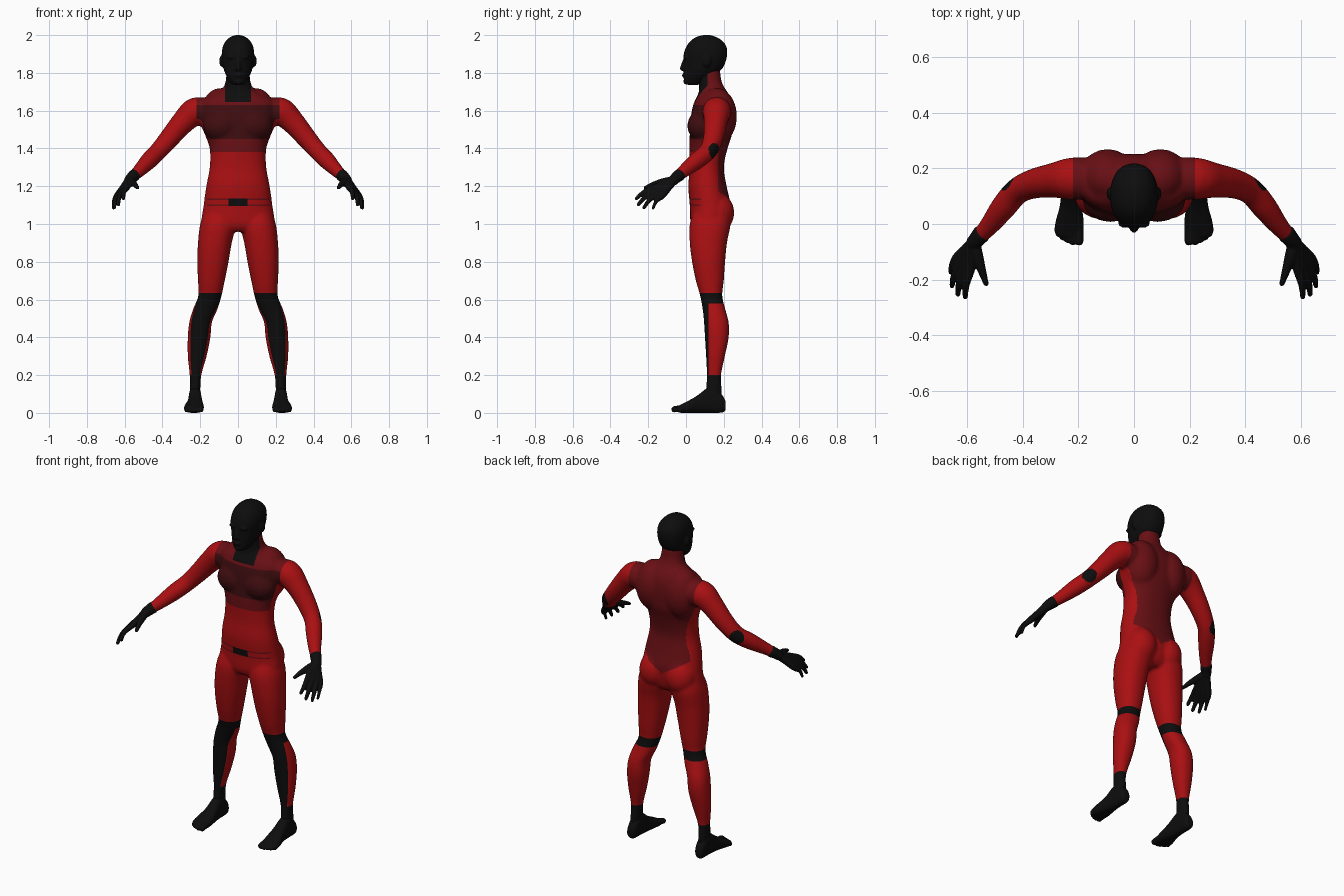
import bpy, bmesh, math
from mathutils import Vector, Matrix

if "Cube" in bpy.data.objects:
    bpy.data.objects.remove(bpy.data.objects["Cube"])


def material(name, rgb):
    m = bpy.data.materials.new(name)
    m.diffuse_color = (*rgb, 1)
    m.use_nodes = True
    m.node_tree.nodes["Principled BSDF"].inputs["Base Color"].default_value = m.diffuse_color
    return m


MATS = [material("red suit", (0.40, 0.005, 0.006)), material("black", (0.004, 0.004, 0.004)),
        material("chest maroon", (0.05, 0.004, 0.005)), material("dark red", (0.14, 0.005, 0.007))]
RED, BLACK, MAROON, DARK = range(4)


def spline(rows, steps=5):
    """Catmull-Rom through rows of numbers"""
    out = []
    for i in range(len(rows) - 1):
        p = [rows[max(i - 1, 0)], rows[i], rows[i + 1], rows[min(i + 2, len(rows) - 1)]]
        for k in range(steps):
            t = k / steps
            out.append([b + .5 * t * (c - a + t * (2*a - 5*b + 4*c - d + t * (3*(b - c) + d - a)))
                        for a, b, c, d in zip(*p)])
    return out + [list(rows[-1])]


def skin(bm, rings):
    vs = [[bm.verts.new(p) for p in r] for r in rings]
    n = len(vs[0])
    for a, b in zip(vs, vs[1:]):
        for i in range(n):
            bm.faces.new((a[i], a[(i + 1) % n], b[(i + 1) % n], b[i]))
    bm.faces.new(vs[0][::-1])
    bm.faces.new(vs[-1])


def loft(bm, rows, axis="z", s=1, n=32, e=0.9):
    """Rows: position on the axis, x min, x max, then y (or z) min and max"""
    rings = []
    for t, x0, x1, q0, q1 in spline(rows):
        ring = []
        for i in range(n):
            c, d = math.cos(math.tau * i / n), math.sin(math.tau * i / n)
            x = (x0 + x1) / 2 + (x1 - x0) / 2 * math.copysign(abs(c) ** e, c)
            q = (q0 + q1) / 2 + (q1 - q0) / 2 * math.copysign(abs(d) ** e, d)
            ring.append((s * x, q, t) if axis == "z" else (s * x, t, q))
        rings.append(ring)
    skin(bm, rings)


def tube(bm, rows, s=1, n=20):
    """Rows: x, y, z, radius"""
    pts = spline(rows)
    rings = []
    for i, p in enumerate(pts):
        tan = Vector(pts[min(i + 1, len(pts) - 1)][:3]) - Vector(pts[max(i - 1, 0)][:3])
        q = tan.to_track_quat('Z', 'Y')
        ring = [Vector(p[:3]) + q @ Vector((p[3] * math.cos(math.tau * k / n),
                                            p[3] * math.sin(math.tau * k / n), 0)) for k in range(n)]
        rings.append([(s * v.x, v.y, v.z) for v in ring])
    skin(bm, rings)
    for p in (pts[0], pts[-1]):
        ball(bm, (s * p[0], p[1], p[2]), (p[3],) * 3)


def ball(bm, c, r):
    bmesh.ops.create_uvsphere(bm, u_segments=20, v_segments=14, radius=1,
                              matrix=Matrix.Translation(c) @ Matrix.Diagonal((*r, 1)))


def finish(name, bm, voxel, rule, smooth=3, cuts=()):
    """Fuse the parts, cut clean colour borders, and colour faces by rule"""
    bmesh.ops.recalc_face_normals(bm, faces=bm.faces[:])
    me = bpy.data.meshes.new(name)
    bm.to_mesh(me)
    bm.free()
    ob = bpy.data.objects.new(name, me)
    bpy.context.collection.objects.link(ob)
    mod = ob.modifiers.new("fuse", 'REMESH')
    mod.mode = 'VOXEL'
    mod.voxel_size = voxel
    fused = bpy.data.meshes.new_from_object(ob.evaluated_get(bpy.context.evaluated_depsgraph_get()))
    ob.modifiers.clear()
    bm = bmesh.new()
    bm.from_mesh(fused)
    for _ in range(smooth):
        bmesh.ops.smooth_vert(bm, verts=bm.verts[:], factor=0.5, use_axis_x=True,
                              use_axis_y=True, use_axis_z=True)
    for axis, v in cuts:
        no = Vector([float(a == axis) for a in "xyz"])
        bmesh.ops.bisect_plane(bm, geom=bm.verts[:] + bm.edges[:] + bm.faces[:], dist=1e-5,
                               plane_co=no * v, plane_no=no)
    bm.normal_update()
    for f in bm.faces:
        f.smooth = True
        f.material_index = rule(f.calc_center_median(), f.normal)
    bm.to_mesh(me)
    bm.free()
    for m in MATS:
        me.materials.append(m)
    return ob


# Body: torso, neck, arms and legs fused into one suit
body = bmesh.new()
torso = [(.96, .12, .05, .19), (1.0, .19, .025, .22), (1.1, .182, .02, .235), (1.2, .168, .012, .215),
         (1.3, .15, .02, .20), (1.4, .15, .018, .22), (1.48, .178, .02, .245), (1.56, .2, .025, .252),
         (1.62, .2, .035, .25), (1.66, .185, .05, .24), (1.69, .125, .065, .225),
         (1.72, .08, .07, .205), (1.76, .065, .066, .187), (1.82, .06, .06, .18)]
loft(body, [(z, -w, w, a, b) for z, w, a, b in torso])
leg = [(1.08, .03, .17, .05, .22), (1.0, .012, .2, .02, .235), (.9, .033, .212, .02, .217),
       (.8, .05, .216, .032, .207), (.7, .07, .212, .052, .2), (.62, .087, .21, .075, .192),
       (.55, .108, .238, .088, .208), (.48, .138, .258, .095, .226), (.4, .146, .266, .1, .226),
       (.3, .166, .266, .106, .206), (.2, .194, .256, .11, .186), (.12, .2, .256, .105, .19),
       (.06, .2, .256, .1, .19)]
arm = [(.15, .165, 1.585, .075), (.225, .163, 1.594, .076), (.29, .157, 1.54, .063),
       (.36, .145, 1.458, .054), (.42, .118, 1.388, .048), (.47, .06, 1.337, .046),
       (.52, -.005, 1.285, .036), (.57, -.06, 1.238, .026)]
for s in (1, -1):
    loft(body, leg, s=s)
    tube(body, arm, s)
    ball(body, (s * .09, .165, 1.06), (.088, .091, .105))   # glute
    ball(body, (s * .095, .165, 1.57), (.105, .105, .15))   # shoulder blade
    ball(body, (s * .085, .085, 1.52), (.1, .078, .085))    # pectoral


def suit(c, n):
    x, y, z = abs(c.x), c.y, c.z
    if z < .635 and x < .35:                     # boots with red calves
        return RED if .2 < z < .58 and y > .12 else BLACK
    if (Vector((x, y, z)) - Vector((.447, .152, 1.385))).length < .042:   # elbow pad
        return BLACK
    if 1.095 < z < 1.135 and y < .12:            # belt and buckle
        if x < .05:
            return BLACK
        if x < .165 and not 1.103 < z < 1.127:
            return DARK
    if z > 1.645 and x < .07 and y < .115:       # throat
        return BLACK
    if x < .22:
        if z > 1.63:
            return DARK
        if y < .1 and z > 1.38:
            return MAROON if z > 1.45 else DARK
        if y > .17 and n.y > .15 and z > 1.08 + .6 * x:
            return DARK
    return RED


levels = (.2, .58, .635, 1.095, 1.103, 1.127, 1.135, 1.38, 1.45, 1.63, 1.645)
finish("body_suit", body, .008, suit, 4,
       [("z", v) for v in levels] + [("x", v) for v in (-.22, -.165, -.07, -.05, .05, .07, .165, .22)]
       + [("y", v) for v in (.1, .115, .12)])

# Head with nose, brow, lips and ears
head = bmesh.new()
skull = [(1.737, .03, .002, .07), (1.755, .045, -.01, .095), (1.785, .062, -.012, .14),
         (1.82, .076, -.01, .19), (1.86, .083, -.01, .21), (1.9, .086, -.012, .218),
         (1.94, .08, .002, .214), (1.97, .064, .025, .192), (1.99, .04, .055, .16), (2.0, .014, .09, .13)]
loft(head, [(z, -w, w, a, b) for z, w, a, b in skull])
tube(head, [(0, -.006, 1.872, .009), (0, -.015, 1.845, .011), (0, -.02, 1.824, .013)])
ball(head, (0, -.011, 1.787), (.024, .011, .01))
ball(head, (0, .0, 1.755), (.026, .014, .016))
for s in (1, -1):
    ball(head, (s * .032, 0, 1.883), (.027, .015, .009))
    ball(head, (s * .012, -.012, 1.82), (.009, .01, .008))
    ball(head, (s * .087, .11, 1.862), (.012, .022, .031))
finish("head", head, .006, lambda c, n: BLACK, 2)

# Gloves: cuff, palm, four fingers and a thumb
fingers = [((.588, -.16, 1.195), (.607, -.262, 1.135)), ((.608, -.158, 1.178), (.634, -.252, 1.103)),
           ((.627, -.145, 1.162), (.655, -.222, 1.087)), ((.64, -.125, 1.15), (.66, -.175, 1.083))]
wrist = Vector((.575, -.065, 1.232))
for s, side in ((1, "left"), (-1, "right")):
    hand = bmesh.new()
    tube(hand, [(.55, -.037, 1.257, .033), (.565, -.055, 1.243, .03), (*wrist, .028)], s, 16)
    for i, (k, t) in enumerate(fingers):
        k, t = Vector(k), Vector(t)
        mid = k.lerp(t, .55) + Vector((.006, -.004, .008))
        r = (.0135, .0135, .013, .011)[i]
        tube(hand, [(*wrist, .024), (*wrist.lerp(k, .5), .02), (*k, .0175), (*mid, r), (*t, r * .75)], s, 12)
    tube(hand, [(*wrist, .022), (.562, -.12, 1.222, .021), (.545, -.175, 1.208, .015),
                (.532, -.215, 1.192, .01)], s, 12)
    finish(side + "_glove", hand, .005, lambda c, n: BLACK, 2)

# Feet with toes
foot = [(.21, .21, .25, .015, .06), (.195, .2, .256, .002, .09), (.15, .195, .26, 0, .14),
        (.11, .193, .262, 0, .13), (.06, .187, .268, 0, .092), (.01, .181, .282, 0, .063),
        (-.025, .182, .286, 0, .045), (-.045, .19, .278, .005, .035)]
toes = [(.198, -.078, .017), (.22, -.077, .0125), (.238, -.07, .012), (.256, -.06, .0115), (.273, -.046, .011)]
for s, side in ((1, "left"), (-1, "right")):
    bm = bmesh.new()
    loft(bm, foot, "y", s, e=.8)
    for x, y, r in toes:
        tube(bm, [(x, -.015, .026, r), (x, y * .6, .022, r), (x, y + r, r + .002, r)], s, 12)
    finish(side + "_foot", bm, .005, lambda c, n: BLACK, 2)
